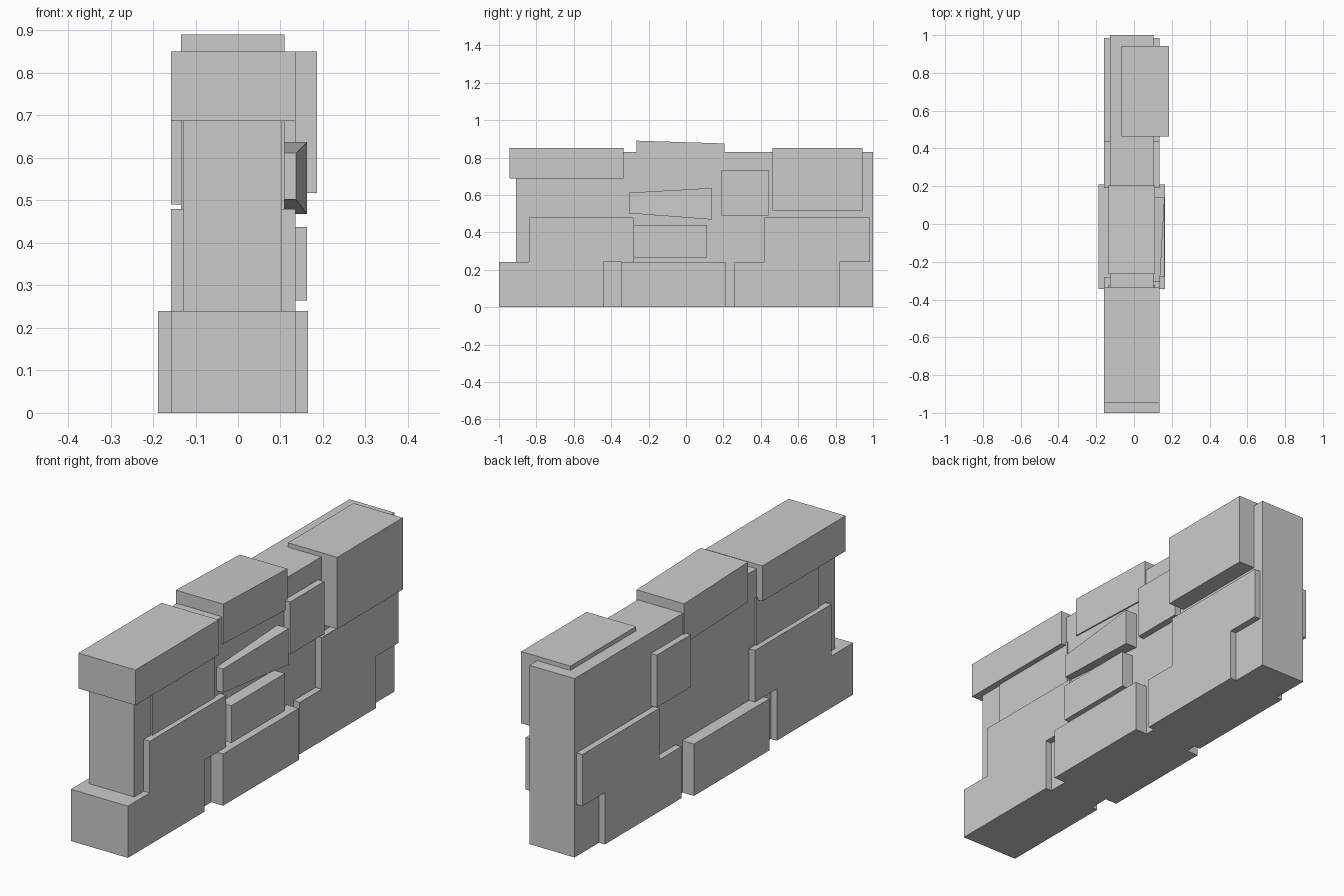
import bpy

if "Cube" in bpy.data.objects:
    bpy.data.objects.remove(bpy.data.objects["Cube"])


def block(name, x, y, z, z_back=None, x_back=None):
    """Stone block from min/max ranges; the +y end may have its own z and x ranges."""
    ends = ((y[0], x, z), (y[1], x_back or x, z_back or z))
    verts = [(px, py, pz) for py, xr, zr in ends
             for px, pz in ((xr[0], zr[0]), (xr[1], zr[0]), (xr[1], zr[1]), (xr[0], zr[1]))]
    faces = [(0, 1, 2, 3), (7, 6, 5, 4)]
    faces += [(i, i + 4, (i + 1) % 4 + 4, (i + 1) % 4) for i in range(4)]
    mesh = bpy.data.meshes.new(name)
    mesh.from_pydata(verts, [], faces)
    mesh.update()
    obj = bpy.data.objects.new(name, mesh)
    bpy.context.collection.objects.link(obj)
    return obj


def stepped_stone(name, x, outline):
    """Stone with a stepped side outline, pushed through the wall along x."""
    n = len(outline)
    verts = [(px, y, z) for px in x for y, z in outline]
    faces = [tuple(reversed(range(n))), tuple(range(n, 2 * n))]
    faces += [(i, (i + 1) % n, (i + 1) % n + n, i + n) for i in range(n)]
    mesh = bpy.data.meshes.new(name)
    mesh.from_pydata(verts, [], faces)
    mesh.update()
    obj = bpy.data.objects.new(name, mesh)
    bpy.context.collection.objects.link(obj)
    return obj


WIDE = (-0.158, 0.135)   # stones standing proud of both wall faces
SLIM = (-0.134, 0.11)    # stones barely proud of the core

# Wall core
block("wall_core", (-0.128, 0.104), (-0.91, 1.0), (0, 0.83))

# Offset pairs of lower stones, front and back
for name, a, b, c, d in (("front_lower_stones", -1.0, -0.84, -0.44, -0.28),
                         ("back_lower_stones", 0.26, 0.42, 0.82, 0.985)):
    stepped_stone(name, WIDE, [(a, 0), (c, 0), (c, 0.24), (d, 0.24),
                               (d, 0.48), (b, 0.48), (b, 0.24), (a, 0.24)])

# Stones through the whole wall
block("middle_base_stone", (-0.188, 0.165), (-0.345, 0.21), (0, 0.24))
block("upper_through_stone", WIDE, (0.19, 0.44), (0.49, 0.733))
block("front_upper_stone", SLIM, (-0.785, -0.325), (0.46, 0.70))

# Top stones
block("front_cap_stone", WIDE, (-0.945, -0.335), (0.687, 0.851))
block("middle_cap_stone", SLIM, (-0.265, 0.205), (0.705, 0.89), (0.688, 0.875))
block("back_cap_stone", (-0.067, 0.186), (0.462, 0.943), (0.517, 0.85))

# Stones on the right face only
block("right_small_stone", (0.0, 0.162), (-0.28, 0.113), (0.265, 0.438))
block("right_wedge_stone", (0.0, 0.137), (-0.305, 0.14), (0.502, 0.612),
      (0.468, 0.637), (0.0, 0.162))
